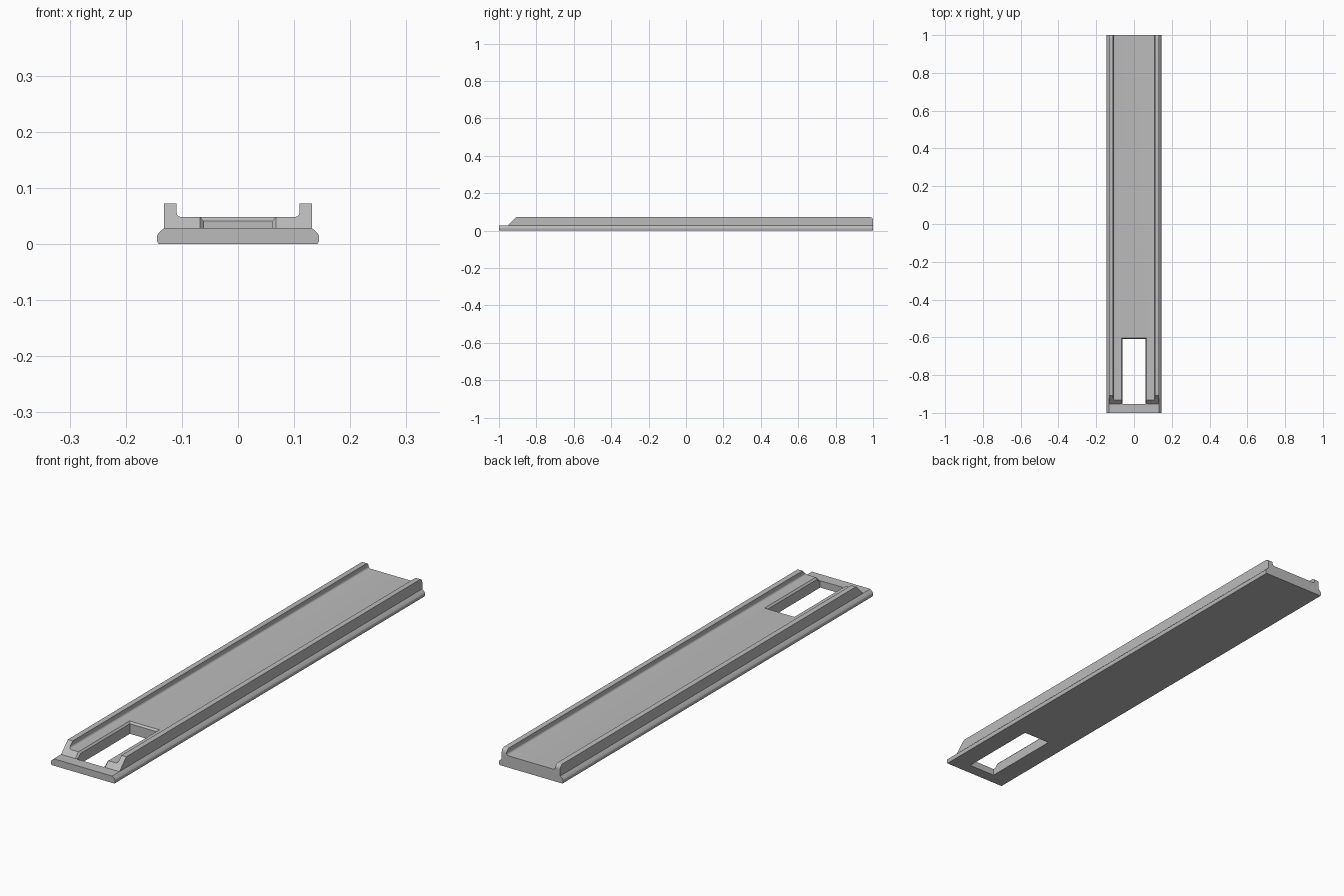
import bpy, bmesh, math
from mathutils import Vector

old = bpy.data.objects.get("Cube")
if old:
    bpy.data.objects.remove(old, do_unlink=True)

grey = bpy.data.materials.new("plain grey")
grey.use_nodes = True
COLOUR = (0.5, 0.5, 0.5, 1)
grey.diffuse_color = COLOUR
grey.node_tree.nodes["Principled BSDF"].inputs["Base Color"].default_value = COLOUR


def prism(name, outline, sweep):
    """Closed solid swept from a 3D outline."""
    bm = bmesh.new()
    face = bm.faces.new([bm.verts.new(p) for p in outline])
    out = bmesh.ops.extrude_face_region(bm, geom=[face])
    moved = [v for v in out["geom"] if isinstance(v, bmesh.types.BMVert)]
    bmesh.ops.translate(bm, verts=moved, vec=sweep)
    bmesh.ops.recalc_face_normals(bm, faces=bm.faces)
    mesh = bpy.data.meshes.new(name)
    bm.to_mesh(mesh)
    bm.free()
    obj = bpy.data.objects.new(name, mesh)
    bpy.context.collection.objects.link(obj)
    mesh.materials.append(grey)
    return obj


def boolean(obj, tool, operation):
    mod = obj.modifiers.new(operation.lower(), "BOOLEAN")
    mod.operation, mod.object, mod.solver = operation, tool, "EXACT"
    bpy.context.view_layer.objects.active = obj
    bpy.ops.object.modifier_apply(modifier=mod.name)


def arc(cx, cz, r, start, end, steps=6):
    angles = [math.radians(start + (end - start) * i / steps) for i in range(steps + 1)]
    return [(cx + r * math.cos(a), cz + r * math.sin(a)) for a in angles]


def mirrored(half):
    """Outline in x and z from its right half."""
    return half + [(-x, z) for x, z in reversed(half)]


BASE_TOP, FLOOR, TOP = 0.028, 0.048, 0.072
SLOT, FLARE, BEVEL = 0.061, 0.067, 0.007
FRONT, BACK = -0.953, -0.61

# Base plate with rounded, tapering long edges
base_half = [(0.142, 0), (0.1445, 0.006), (0.1445, 0.014), (0.142, 0.019), (0.132, BASE_TOP)]
base = prism("base_plate", [(x, -1, z) for x, z in mirrored(base_half)], (0, 2, 0))

# Channel with two side rails and filleted inner corners
channel_half = [(0.132, BASE_TOP), (0.132, TOP), (0.11, TOP)]
channel_half += arc(0.101, FLOOR + 0.009, 0.009, 0, -90)
channel = prism("railed_channel", [(x, -1, z) for x, z in mirrored(channel_half)], (0, 2, 0))

# Side outline: sloped front end and rounded rear top
side = [(FRONT, BASE_TOP), (FRONT + TOP - BASE_TOP, TOP)]
side += arc(0.984, TOP - 0.016, 0.016, 90, 0) + [(1, BASE_TOP)]
limit = prism("side_limit", [(-0.3, y, z) for y, z in side], (0.6, 0, 0))

# Through slot
slot = prism("slot_cutter", [(-SLOT, FRONT, -0.1), (SLOT, FRONT, -0.1),
                             (SLOT, BACK, -0.1), (-SLOT, BACK, -0.1)], (0, 0, 0.3))
channel_slot = prism("channel_slot_cutter", [(-SLOT, -1.1, -0.1), (SLOT, -1.1, -0.1),
                                             (SLOT, BACK, -0.1), (-SLOT, BACK, -0.1)], (0, 0, 0.3))

# Flared rim of the slot, along the floor
rim = prism("rim_cutter", [(x, -1.1, z) for x, z in mirrored(
    [(SLOT, FLOOR - BEVEL), (FLARE + BEVEL, FLOOR + BEVEL)])], (0, BACK + 1.1 + 2 * BEVEL, 0))
for v in rim.data.vertices:
    if v.co.y > BACK:
        v.co.y = BACK if v.co.z < FLOOR else BACK + 2 * BEVEL

# Flared rim of the slot, along the sloped front
inward = Vector((0, 1, -1)).normalized()
up = Vector((0, 1, 1)).normalized()
foot = Vector((0, FRONT, BASE_TOP)) - up * 0.02
slope_half = [(SLOT, BEVEL), (FLARE + BEVEL, -BEVEL)]
slope_rim = prism("slope_rim_cutter",
                  [foot + inward * d + Vector((x, 0, 0)) for x, d in mirrored(slope_half)],
                  up * 0.07)

boolean(channel, limit, "INTERSECT")
for tool in (channel_slot, rim, slope_rim):
    boolean(channel, tool, "DIFFERENCE")
boolean(base, slot, "DIFFERENCE")

for tool in (limit, slot, channel_slot, rim, slope_rim):
    bpy.data.objects.remove(tool, do_unlink=True)

# Smooth the fillets, keep the edges sharp
for obj in (base, channel):
    bpy.ops.object.select_all(action="DESELECT")
    obj.select_set(True)
    bpy.context.view_layer.objects.active = obj
    bpy.ops.object.shade_smooth_by_angle(angle=math.radians(25))
